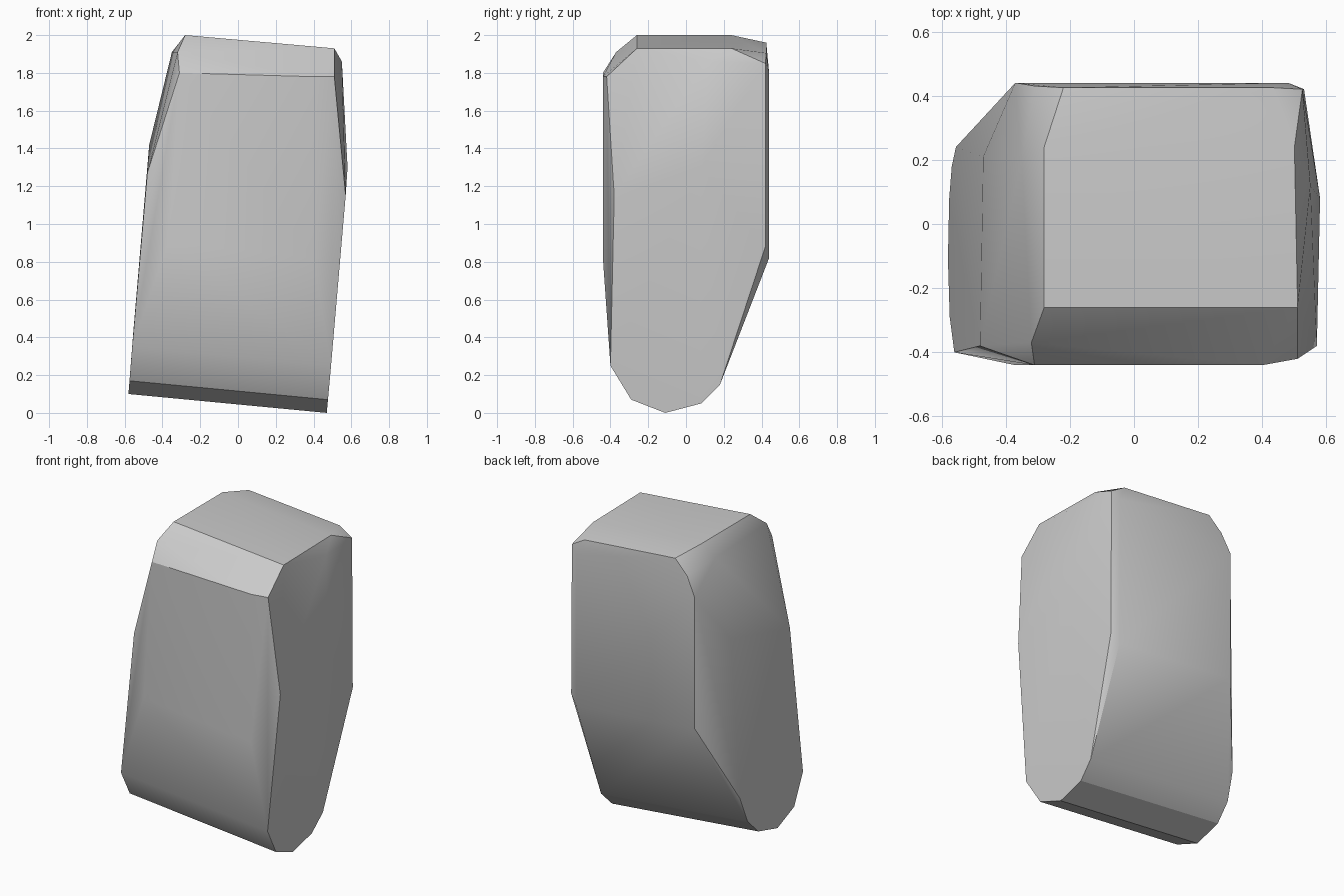
import bpy, bmesh, math

cube = bpy.data.objects.get("Cube")
if cube:
    bpy.data.objects.remove(cube, do_unlink=True)

# Rounded foot, as a (y, z) profile swept from the right end to the raised left end
foot = [(-0.40, 0.25), (-0.29, 0.07), (-0.11, 0.0), (0.08, 0.05), (0.18, 0.15)]
points = []
for y, z in foot:
    points.append((0.47 + 0.09 * z, y, z))
    points.append((-0.58 + 0.08 * z, y, z + 0.1))

# Sloping top facet
points += [(-0.28, -0.26, 2.0), (-0.28, 0.24, 2.0), (-0.22, 0.425, 1.96),
           (0.43, 0.425, 1.905), (0.5, 0.24, 1.93), (0.51, -0.26, 1.93)]
# Broad front facet and its top bevel
points += [(-0.31, -0.44, 1.8), (0.40, -0.44, 1.78), (0.51, -0.42, 1.78),
           (0.40, -0.44, 0.82), (-0.37, -0.44, 0.9), (-0.32, -0.37, 1.91)]
# Broad back facet
points += [(-0.31, 0.43, 1.87), (-0.37, 0.44, 1.75), (-0.37, 0.44, 0.9),
           (0.48, 0.44, 1.8), (0.48, 0.44, 0.82)]
# Right side bulge and back rim
points += [(0.57, -0.38, 1.15), (0.58, 0.08, 1.3), (0.55, 0.12, 1.86),
           (0.525, 0.42, 1.85), (0.53, 0.42, 0.88)]
# Left side, leaning inwards above the middle
points += [(-0.48, -0.38, 1.27), (-0.47, 0.21, 1.42), (-0.555, 0.24, 0.42),
           (-0.35, 0.2, 1.91)]

# Stone block: the convex skin around the facet corners
bm = bmesh.new()
for p in points:
    bm.verts.new(p)
hull = bmesh.ops.convex_hull(bm, input=bm.verts[:])
loose = [v for v in bm.verts if not v.link_faces]
bmesh.ops.delete(bm, geom=loose, context='VERTS')
bmesh.ops.dissolve_limit(bm, angle_limit=math.radians(1),
                         verts=bm.verts[:], edges=bm.edges[:])
bmesh.ops.recalc_face_normals(bm, faces=bm.faces[:])
mesh = bpy.data.meshes.new("stone_block")
bm.to_mesh(mesh)
bm.free()
stone = bpy.data.objects.new("stone_block", mesh)
bpy.context.collection.objects.link(stone)

# Plain grey stone
grey = bpy.data.materials.new("stone_grey")
grey.use_nodes = True
colour = (0.6, 0.6, 0.6, 1.0)
grey.diffuse_color = colour
grey.node_tree.nodes["Principled BSDF"].inputs["Base Color"].default_value = colour
mesh.materials.append(grey)

bpy.ops.object.select_all(action='DESELECT')
stone.select_set(True)
bpy.context.view_layer.objects.active = stone
bpy.ops.object.shade_smooth_by_angle(angle=math.radians(30))
